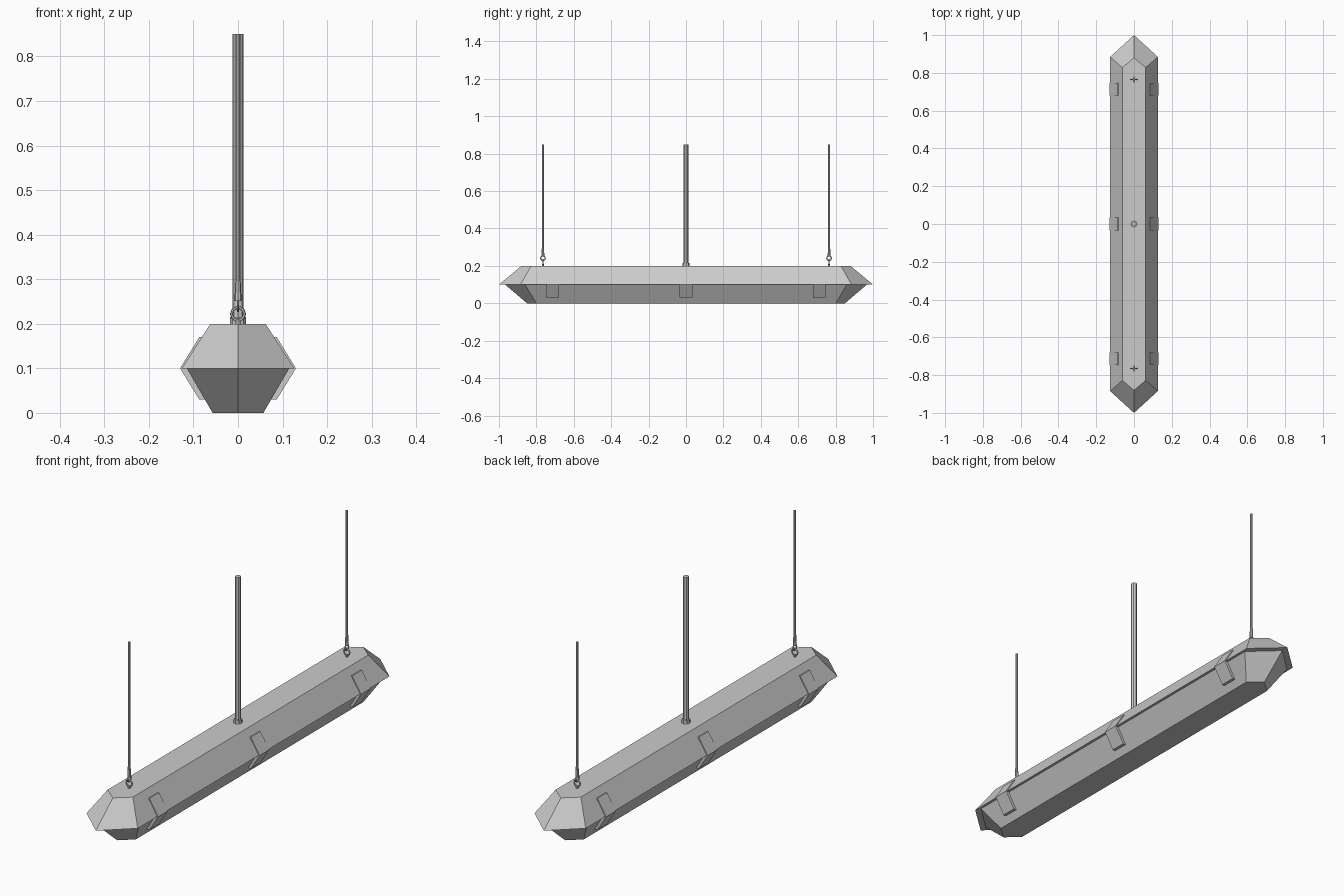
import bpy, bmesh, math

if "Cube" in bpy.data.objects:
    bpy.data.objects.remove(bpy.data.objects["Cube"])

def mesh_object(name, bm):
    bmesh.ops.recalc_face_normals(bm, faces=bm.faces)
    me = bpy.data.meshes.new(name)
    bm.to_mesh(me)
    bm.free()
    ob = bpy.data.objects.new(name, me)
    bpy.context.collection.objects.link(ob)
    return ob

def loft(name, rings):
    """Join matching rings of points and cap both ends."""
    bm = bmesh.new()
    loops = [[bm.verts.new(p) for p in ring] for ring in rings]
    n = len(loops[0])
    for a, b in zip(loops, loops[1:]):
        for i in range(n):
            j = (i + 1) % n
            bm.faces.new((a[i], a[j], b[j], b[i]))
    bm.faces.new(loops[0])
    bm.faces.new(loops[-1])
    return mesh_object(name, bm)

def pointed_outline(w, shoulder, tip, z):
    return [(w, -shoulder, z), (w, shoulder, z), (0, tip, z),
            (-w, shoulder, z), (-w, -shoulder, z), (0, -tip, z)]

def rod(name, y, r1, r2, z0, z1, sides=8):
    bpy.ops.mesh.primitive_cone_add(vertices=sides, radius1=r1, radius2=r2,
                                    depth=z1 - z0, location=(0, y, (z0 + z1) / 2))
    bpy.context.object.name = name

def eye_ring(name, y, z, major, minor, turn):
    bpy.ops.mesh.primitive_torus_add(major_segments=10, minor_segments=6,
                                     major_radius=major, minor_radius=minor,
                                     location=(0, y, z),
                                     rotation=(math.pi / 2, 0, turn))
    bpy.context.object.name = name

# Tapered upper housing, overhanging the diffuser
loft("upper_housing", [pointed_outline(0.126, 0.885, 1.0, 0.1),
                       pointed_outline(0.062, 0.828, 0.88, 0.2)])

# Lower diffuser
loft("lower_diffuser", [pointed_outline(0.057, 0.80, 0.85, 0.0),
                        pointed_outline(0.115, 0.86, 0.967, 0.1)])

# Bent clips along both sides
clip = [(0.087, 0.17), (0.130, 0.1), (0.087, 0.03),
        (0.070, 0.03), (0.113, 0.1), (0.078, 0.17)]
for y in (-0.713, 0, 0.713):
    for s in (-1, 1):
        loft("side_clip", [[(s * x, y + d, z) for x, z in clip]
                           for d in (-0.034, 0.034)])

# Central conduit with collar
rod("conduit_collar", 0, 0.018, 0.018, 0.198, 0.215)
rod("conduit", 0, 0.0125, 0.0125, 0.2, 0.85)

# Hanging rods with interlocked eyes at both ends
for y in (-0.765, 0.765):
    rod("eye_bolt_base", y, 0.007, 0.005, 0.195, 0.209)
    eye_ring("eye_bolt", y, 0.222, 0.0145, 0.0035, 0)
    eye_ring("rod_eye", y, 0.241, 0.0125, 0.0032, math.pi / 2)
    rod("rod_ferrule", y, 0.008, 0.006, 0.251, 0.295)
    rod("hanging_rod", y, 0.0055, 0.0055, 0.29, 0.85)
